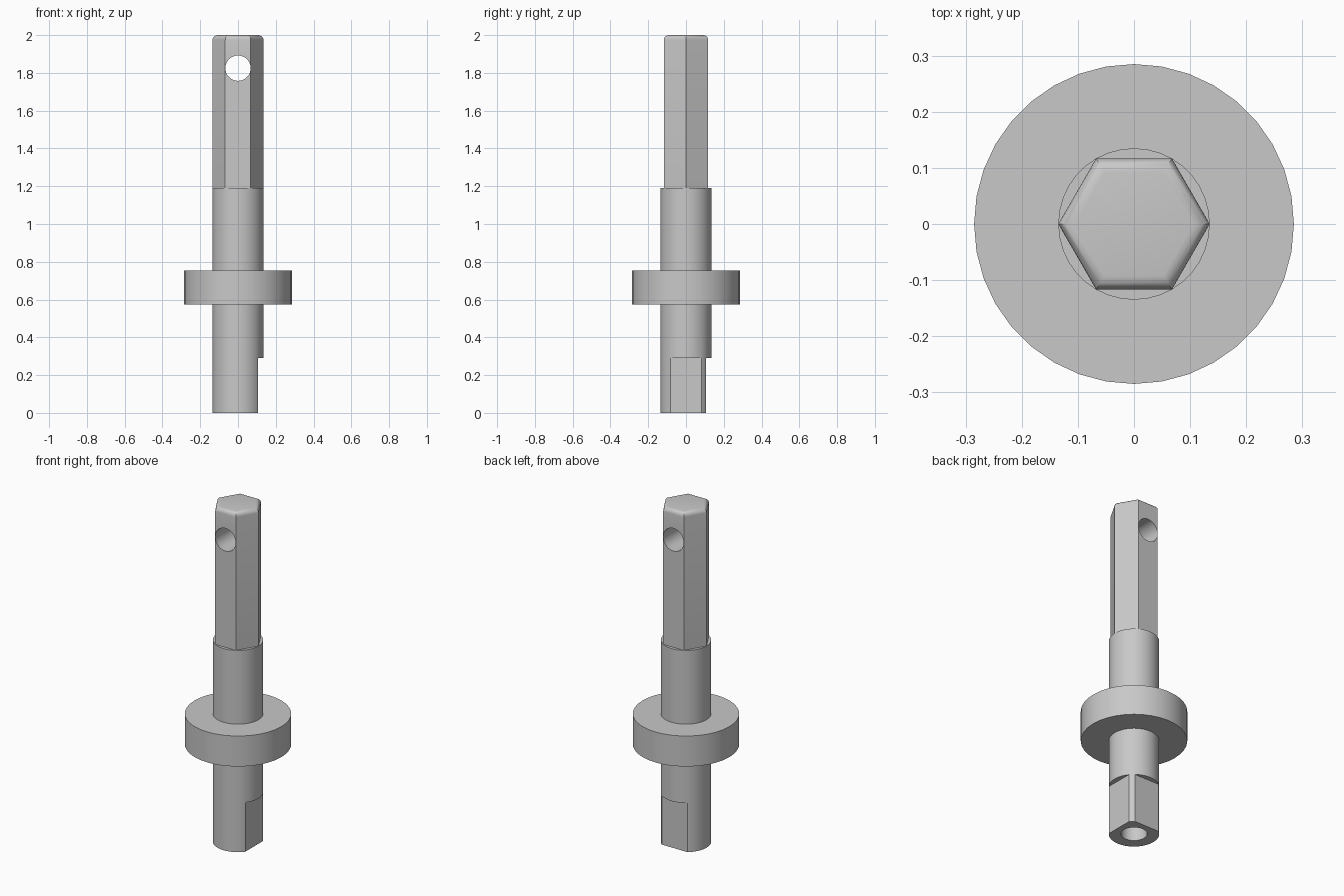
import bpy, bmesh, math
from mathutils import Matrix, Vector

if "Cube" in bpy.data.objects:
    bpy.data.objects.remove(bpy.data.objects["Cube"])

# One plain grey metal
steel = bpy.data.materials.new("grey_steel")
steel.use_nodes = True
GREY = (0.58, 0.58, 0.58, 1)
steel.diffuse_color = GREY
steel.node_tree.nodes["Principled BSDF"].inputs["Base Color"].default_value = GREY

SHAFT_R, COLLAR_R, BORE_R = 0.135, 0.285, 0.07
SHAFT_TOP, TOTAL = 1.19, 2.0
FLAT, FLAT_TOP = 0.106, 0.29


def make_object(name, bm):
    bmesh.ops.recalc_face_normals(bm, faces=bm.faces)
    mesh = bpy.data.meshes.new(name)
    bm.to_mesh(mesh)
    bm.free()
    obj = bpy.data.objects.new(name, mesh)
    bpy.context.collection.objects.link(obj)
    return obj


def activate(obj):
    bpy.ops.object.select_all(action="DESELECT")
    obj.select_set(True)
    bpy.context.view_layer.objects.active = obj


def cut(obj, cutter):
    cutter.hide_render = True
    mod = obj.modifiers.new("cut", "BOOLEAN")
    mod.operation, mod.solver, mod.object = "DIFFERENCE", "EXACT", cutter
    activate(obj)
    bpy.ops.object.modifier_apply(modifier=mod.name)
    bpy.data.objects.remove(cutter)


def finish(obj):
    obj.data.materials.clear()
    obj.data.materials.append(steel)
    activate(obj)
    bpy.ops.object.shade_smooth_by_angle(angle=math.radians(30))


# Round shaft with collar and blind bore, turned from one profile
profile = [(0, FLAT_TOP), (BORE_R, FLAT_TOP), (BORE_R, 0), (SHAFT_R, 0),
           (SHAFT_R, 0.575), (COLLAR_R, 0.575), (COLLAR_R, 0.755),
           (SHAFT_R, 0.755), (SHAFT_R, SHAFT_TOP), (0, SHAFT_TOP)]
bm = bmesh.new()
points = [bm.verts.new((r, 0, z)) for r, z in profile]
edges = [bm.edges.new(pair) for pair in zip(points, points[1:])]
bmesh.ops.spin(bm, geom=points + edges, axis=(0, 0, 1), cent=(0, 0, 0),
               angle=math.tau, steps=36, use_merge=False)
bmesh.ops.remove_doubles(bm, verts=bm.verts, dist=0.0001)
shaft = make_object("shaft_with_collar", bm)

# Two drive flats at the foot, on the left and the back
for direction in (Vector((1, 0, 0)), Vector((0, 1, 0))):
    bm = bmesh.new()
    size = 0.4
    centre = direction * (FLAT + size / 2) + Vector((0, 0, FLAT_TOP - size / 2))
    bmesh.ops.create_cube(bm, size=size, matrix=Matrix.Translation(centre))
    cut(shaft, make_object("flat_cutter", bm))
finish(shaft)

# Hexagonal shank with a rounded top edge
bm = bmesh.new()
height = TOTAL - SHAFT_TOP
bmesh.ops.create_cone(bm, cap_ends=True, segments=6, radius1=SHAFT_R,
                      radius2=SHAFT_R, depth=height,
                      matrix=Matrix.Translation((0, 0, SHAFT_TOP + height / 2))
                      @ Matrix.Rotation(math.pi / 6, 4, "Z"))
# Turn so that two corners point along x
corner = max(bm.verts, key=lambda v: v.co.x).co
bmesh.ops.rotate(bm, verts=bm.verts, cent=(0, 0, 0),
                 matrix=Matrix.Rotation(-math.atan2(corner.y, corner.x), 3, "Z"))
rim = [e for e in bm.edges if all(v.co.z > TOTAL - 0.01 for v in e.verts)]
bmesh.ops.bevel(bm, geom=rim, offset=0.025, segments=5, profile=0.5,
                affect="EDGES")
shank = make_object("hex_shank", bm)

# Cross hole through the front and back faces
bm = bmesh.new()
bmesh.ops.create_cone(bm, cap_ends=True, segments=36, radius1=0.067,
                      radius2=0.067, depth=0.6,
                      matrix=Matrix.Translation((0, 0, 1.825))
                      @ Matrix.Rotation(math.pi / 2, 4, "X"))
cut(shank, make_object("hole_cutter", bm))
finish(shank)
